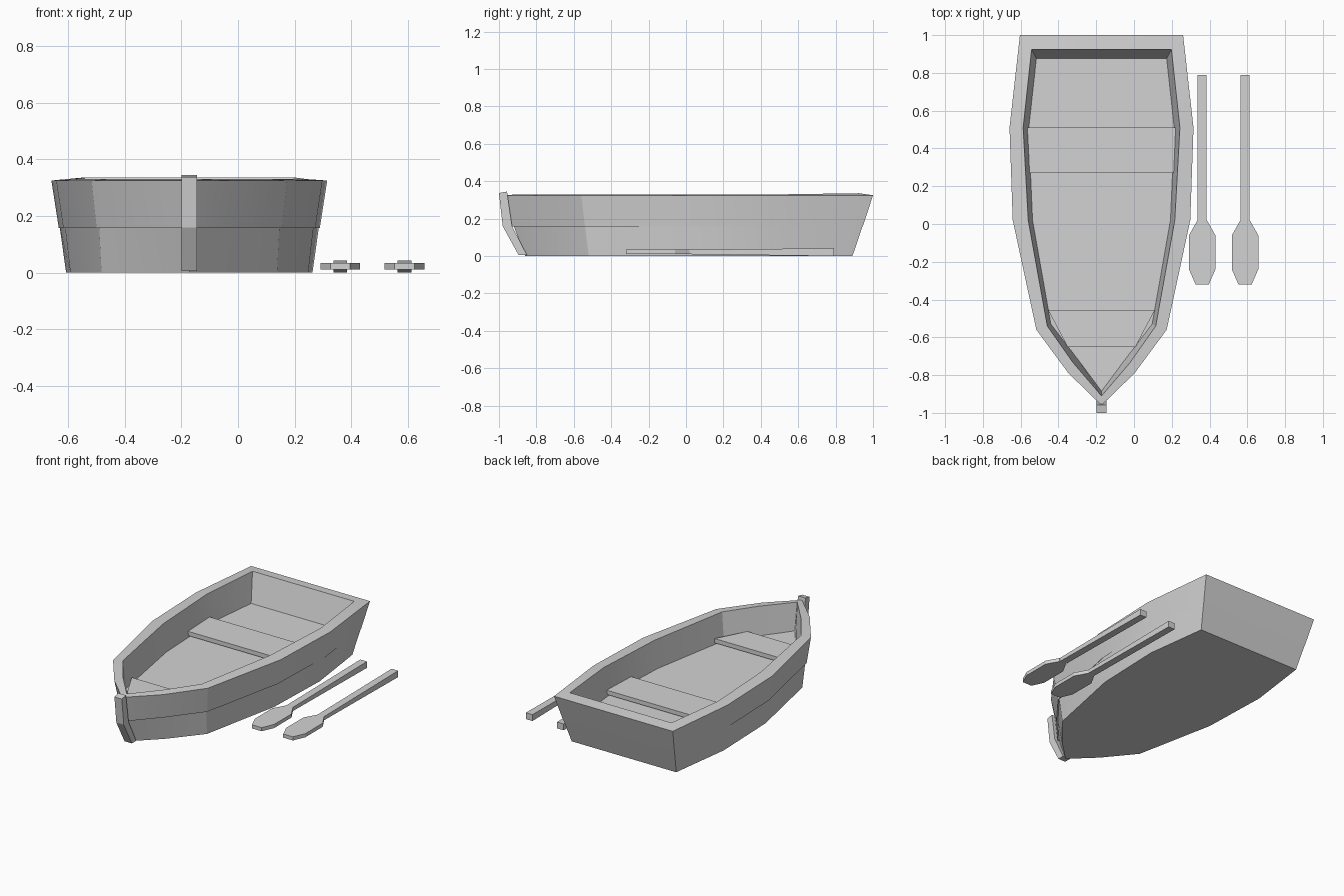
import bpy, bmesh, math

if "Cube" in bpy.data.objects:
    bpy.data.objects.remove(bpy.data.objects["Cube"])

CX = -0.172  # boat centre line
grey = bpy.data.materials.new("plain grey")
grey.diffuse_color = (0.65, 0.65, 0.65, 1)
grey.use_nodes = True
grey.node_tree.nodes["Principled BSDF"].inputs["Base Color"].default_value = grey.diffuse_color


def loft(name, rings, smooth=False):
    """Join equal-length closed rings with quads and cap both ends."""
    bm = bmesh.new()
    rows = [[bm.verts.new(p) for p in r] for r in rings]
    n = len(rows[0])
    for a, b in zip(rows, rows[1:]):
        for i in range(n):
            j = (i + 1) % n
            bm.faces.new((a[i], a[j], b[j], b[i]))
    bm.faces.new(rows[0])
    bm.faces.new(rows[-1])
    bmesh.ops.recalc_face_normals(bm, faces=bm.faces)
    me = bpy.data.meshes.new(name)
    bm.to_mesh(me)
    bm.free()
    me.materials.append(grey)
    ob = bpy.data.objects.new(name, me)
    bpy.context.collection.objects.link(ob)
    if smooth:
        bpy.ops.object.select_all(action='DESELECT')
        ob.select_set(True)
        bpy.context.view_layer.objects.active = ob
        bpy.ops.object.shade_smooth_by_angle(angle=math.radians(15))
    return ob


def hull_ring(side, tip_y, z, stern_z=None):
    """Half outline (half width, y) from stern to bow, mirrored about the keel."""
    pts = [(CX + w, y, stern_z if stern_z and i == 0 else z)
           for i, (w, y) in enumerate(side)]
    left = [(2 * CX - x, y, h) for x, y, h in reversed(pts)]
    return pts + [(CX, tip_y, z)] + left


def blend(a, b, t, shrink=0):
    return [(p[0] + (q[0] - p[0]) * t - shrink * i / 4, p[1] + (q[1] - p[1]) * t)
            for i, (p, q) in enumerate(zip(a, b))]


# Hull: bottom, two planked strakes, gunwale and inner floor
keel = [(0.38, 0.89), (0.435, 0.475), (0.42, 0.02), (0.31, -0.52), (0.15, -0.715)]
rim = [(0.432, 1.0), (0.487, 0.51), (0.47, 0.02), (0.345, -0.56), (0.175, -0.79)]
rim_in = [(0.37, 0.925), (0.415, 0.51), (0.388, 0.02), (0.287, -0.54), (0.15, -0.735)]
floor = [(0.345, 0.875), (0.386, 0.50), (0.365, 0.02), (0.268, -0.53), (0.115, -0.73)]
loft("hull", [
    hull_ring(keel, -0.86, 0),
    hull_ring(blend(keel, rim, 0.5, 0.012), -0.922, 0.163),
    hull_ring(blend(keel, rim, 0.5), -0.935, 0.158),
    hull_ring(rim, -0.96, 0.325),
    hull_ring(rim_in, -0.91, 0.33, 0.336),
    hull_ring(floor, -0.885, 0.15),
], smooth=True)


# Thwarts: thin planks fitted between the sides
def thwart(name, y0, w0, y1, w1, z0=0.16, z1=0.188):
    outline = [(CX - w0, y0), (CX + w0, y0), (CX + w1, y1), (CX - w1, y1)]
    loft(name, [[(x, y, z) for x, y in outline] for z in (z0, z1)])


thwart("middle_seat", 0.27, 0.383, 0.51, 0.392)
thwart("bow_seat", -0.65, 0.18, -0.455, 0.283)

# Stem post: bent strip up the bow
stem = [(-0.895, 0.005), (-0.98, 0.16), (-1.0, 0.337),
        (-0.957, 0.345), (-0.93, 0.16), (-0.85, 0.005)]
loft("stem_post", [[(CX + s, y, z) for y, z in stem] for s in (-0.027, 0.027)])

# Oars: flat blade and a shaft that thickens towards the grip
blade = [(0.025, 0.02), (0.07, -0.06), (0.07, -0.24), (0.035, -0.32)]
blade += [(-x, y) for x, y in reversed(blade)]
for side, x in (("left", 0.361), ("right", 0.588)):
    loft(side + "_oar_blade",
         [[(x + dx, y, z) for dx, y in blade] for z in (0.01, 0.034)])
    loft(side + "_oar_shaft",
         [[(x - 0.024, y, a), (x + 0.024, y, a), (x + 0.024, y, b), (x - 0.024, y, b)]
          for y, a, b in ((0.015, 0.01, 0.034), (0.79, 0.0, 0.042))])
